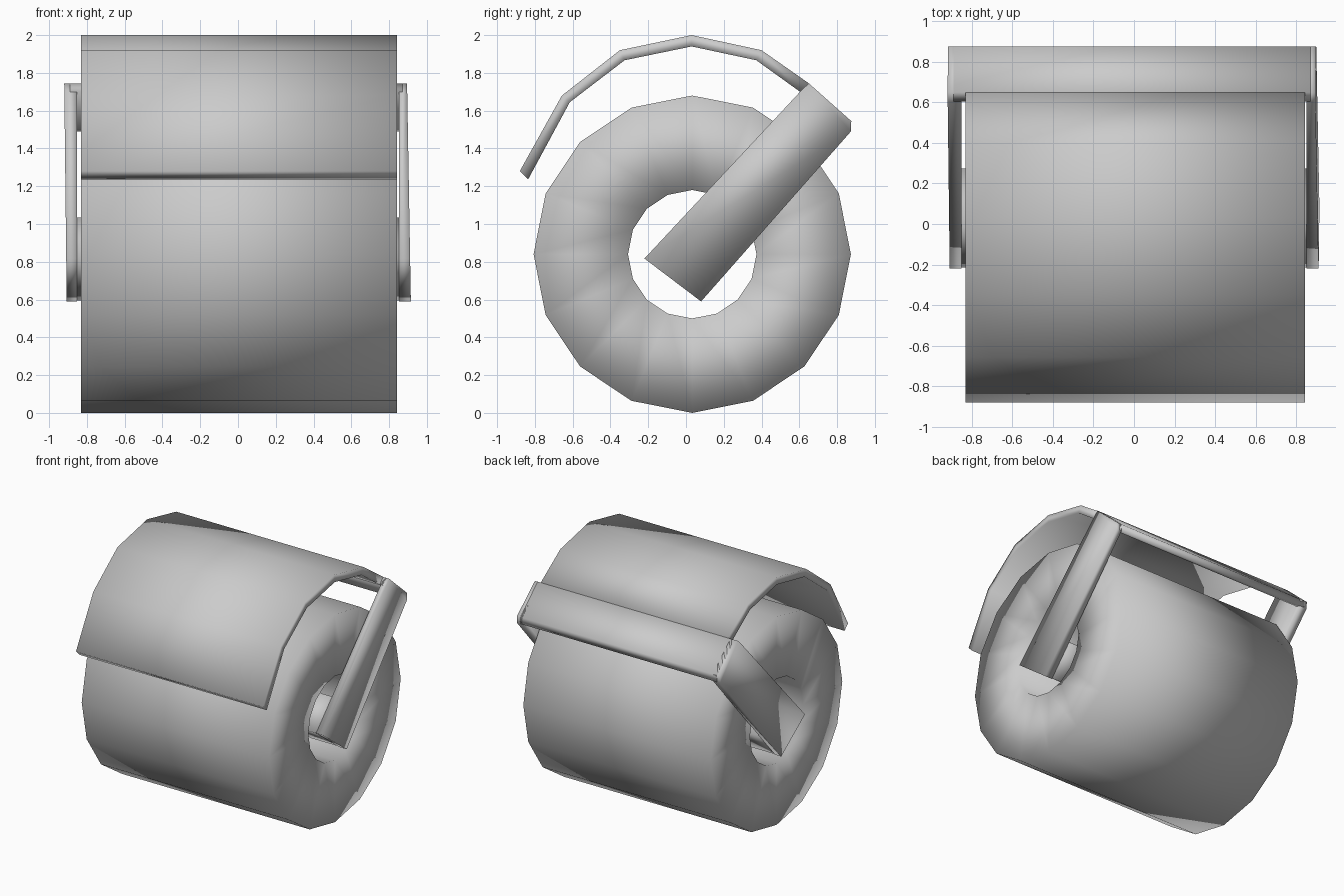
import bpy, bmesh, math

if "Cube" in bpy.data.objects:
    bpy.data.objects.remove(bpy.data.objects["Cube"])


def prism(name, profile, left, right):
    """Solid between two x positions; left/right map a (y, z) point to x."""
    bm = bmesh.new()
    a = [bm.verts.new((left(y, z), y, z)) for y, z in profile]
    b = [bm.verts.new((right(y, z), y, z)) for y, z in profile]
    n = len(profile)
    bm.faces.new(a)
    bm.faces.new(b[::-1])
    for i in range(n):
        j = (i + 1) % n
        bm.faces.new((a[i], b[i], b[j], a[j]))
    return finish(name, bm)


def finish(name, bm):
    bmesh.ops.recalc_face_normals(bm, faces=bm.faces)
    me = bpy.data.meshes.new(name)
    bm.to_mesh(me)
    bm.free()
    me.shade_smooth()
    ob = bpy.data.objects.new(name, me)
    bpy.context.collection.objects.link(ob)
    return ob


def flat(x):
    return lambda y, z: x


# Frame leans slightly sideways: outer x depends on height
def outer(side):
    bottom, top = (-0.907, -0.92) if side < 0 else (0.915, 0.895)
    return lambda y, z: bottom + (top - bottom) * (z - 0.6) / 1.15


# Paper roll: 16-sided tube along x
bm = bmesh.new()
loops = []
for x, r in ((-0.832, 0.84), (0.843, 0.84), (0.843, 0.34), (-0.832, 0.34)):
    loops.append([bm.verts.new((x, 0.033 + r * math.sin(k * math.tau / 16),
                                0.84 + r * math.cos(k * math.tau / 16)))
                  for k in range(16)])
for i in range(4):
    p, q = loops[i], loops[(i + 1) % 4]
    for k in range(16):
        m = (k + 1) % 16
        bm.faces.new((p[k], q[k], q[m], p[m]))
finish("paper_roll", bm)

# Curved cover plate over the roll
top = [(-0.88, 1.28), (-0.657, 1.68), (-0.35, 1.92), (0.03, 2.0),
       (0.40, 1.92), (0.65, 1.745)]
under = [(0.604, 1.70), (0.372, 1.867), (0.03, 1.94), (-0.325, 1.867),
         (-0.615, 1.645), (-0.836, 1.236)]
bm = bmesh.new()
rows = [[bm.verts.new((x, y, z)) for y, z in top + under]
        for x in (-0.832, 0.843)]
n = 12
for i in range(n):
    j = (i + 1) % n
    bm.faces.new((rows[0][i], rows[1][i], rows[1][j], rows[0][j]))
for r in rows:
    for i in range(5):
        bm.faces.new((r[i], r[i + 1], r[n - 2 - i], r[n - 1 - i]))
finish("cover", bm)

# Sloping rear plate joining the cover to both arms
rail = [(0.65, 1.745), (0.875, 1.545), (0.873, 1.49), (0.835, 1.50), (0.604, 1.70)]
prism("rear_plate", rail, flat(-0.89), flat(0.87))

# Side arms with stubs reaching into the roll's core
arm = [(0.65, 1.745), (0.875, 1.545), (0.873, 1.49), (0.08, 0.59),
       (-0.22, 0.817), (0.604, 1.70)]
stub = [(-0.215, 0.815), (-0.015, 1.035), (0.275, 0.815), (0.08, 0.595)]
for side, label in ((-1, "left"), (1, "right")):
    prism(label + "_arm", arm, flat(side * 0.852), outer(side))
    prism(label + "_stub", stub, flat(side * 0.6), flat(side * 0.88))
